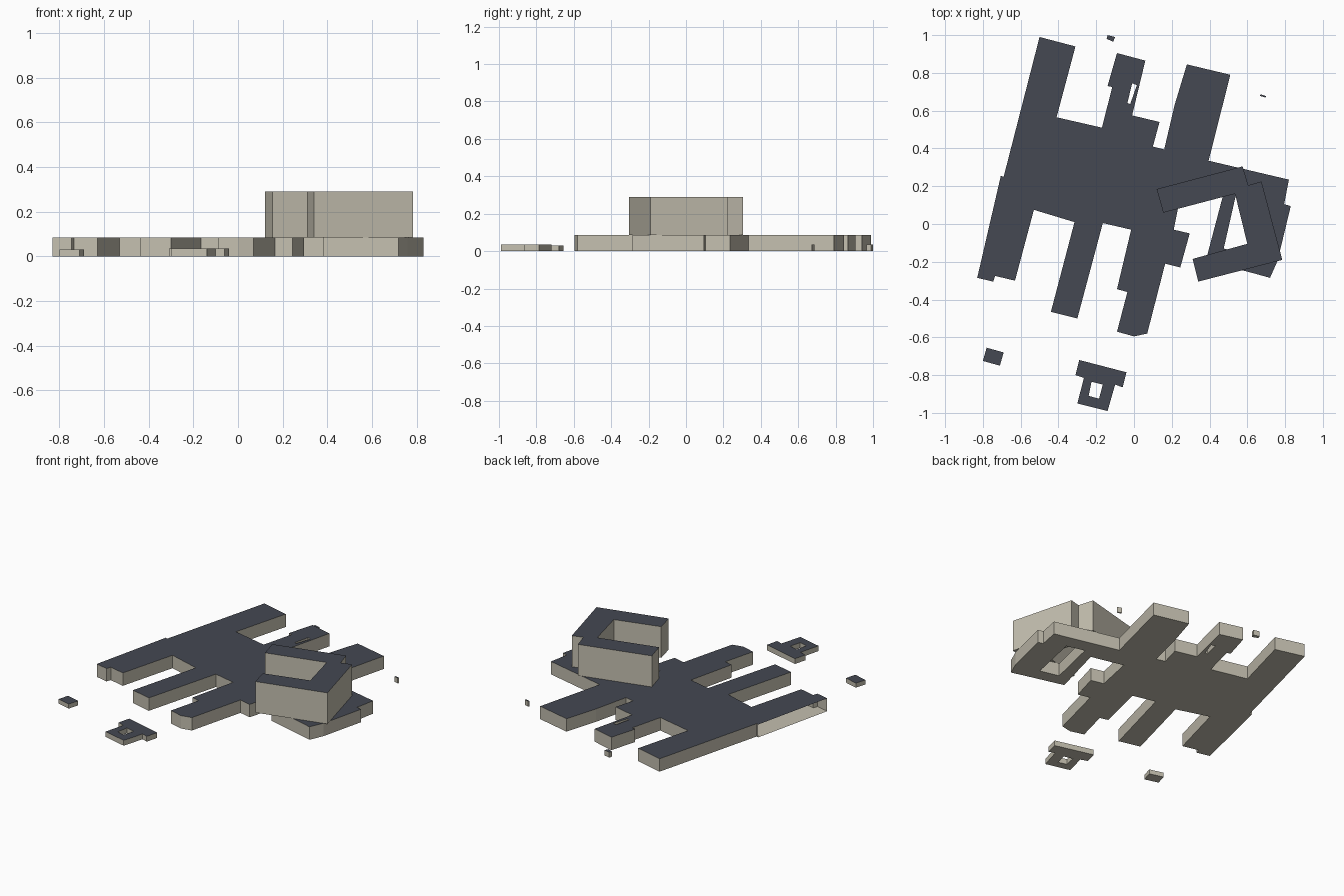
import bpy, bmesh

if "Cube" in bpy.data.objects:
    bpy.data.objects.remove(bpy.data.objects["Cube"])


def material(name, rgb):
    m = bpy.data.materials.new(name)
    m.diffuse_color = (*rgb, 1)
    m.use_nodes = True
    m.node_tree.nodes["Principled BSDF"].inputs["Base Color"].default_value = m.diffuse_color
    return m


WALL = material("beige wall", (0.55, 0.52, 0.43))
ROOF = material("slate roof", (0.058, 0.065, 0.084))


def block(name, outline, z0, z1, holes=(), open_walls=()):
    """Extruded footprint: slate top, beige walls and underside.
    open_walls lists outline edges that are left without a wall."""
    bm = bmesh.new()
    for z, mat in ((z0, 0), (z1, 1)):
        edges = []
        for loop in (outline, *holes):
            vs = [bm.verts.new((x, y, z)) for x, y in loop]
            edges += [bm.edges.new((vs[i - 1], vs[i])) for i in range(len(vs))]
        geom = bmesh.ops.triangle_fill(bm, edges=edges, use_beauty=True,
                                       normal=(0, 0, 1))["geom"]
        for f in geom:
            if isinstance(f, bmesh.types.BMFace):
                f.material_index = mat
                if (f.normal.z > 0) != (mat == 1):
                    f.normal_flip()
    # walls between the lower and upper loops
    bm.verts.ensure_lookup_table()
    half = len(bm.verts) // 2
    start = 0
    for k, loop in enumerate((outline, *holes)):
        n = len(loop)
        area = sum(loop[i - 1][0] * loop[i][1] - loop[i][0] * loop[i - 1][1]
                   for i in range(n))
        for i in range(n):
            if k == 0 and i in open_walls:
                continue
            a, b = start + i, start + (i + 1) % n
            if (area < 0) != (k > 0):
                a, b = b, a
            bm.faces.new([bm.verts[j] for j in (a, b, b + half, a + half)])
        start += n
    me = bpy.data.meshes.new(name)
    bm.to_mesh(me)
    bm.free()
    me.materials.append(WALL)
    me.materials.append(ROOF)
    ob = bpy.data.objects.new(name, me)
    bpy.context.collection.objects.link(ob)
    return ob


# low main building with its finger wings
main = [
    (-.50, .99), (-.31, .94), (-.41, .565), (-.17, .51), (-.115, .725),
    (-.14, .73), (-.09, .905), (.06, .865), (-.01, .575), (.135, .54),
    (.10, .41), (.16, .395), (.215, .63), (.28, .845), (.51, .79),
    (.395, .335), (.82, .235), (.795, .105), (.83, .095), (.76, -.195),
    (.72, -.285), (.63, -.26), (.38, -.195), (.475, .165), (.26, .215),
    (.21, -.03), (.295, -.05), (.245, -.23), (.165, -.21), (.07, -.58),
    (0, -.595), (-.09, -.57), (-.035, -.36), (-.09, -.345), (-.015, -.03),
    (-.165, .005), (-.30, -.50), (-.44, -.465), (-.315, .01), (-.53, .075),
    (-.63, -.30), (-.735, -.275), (-.745, -.305), (-.83, -.285),
    (-.705, .255), (-.69, .25)]
courtyard = [(.55, .20), (.67, .17), (.60, -.16), (.475, -.13)]
light_well = [(-.01, .745), (.015, .735), (-.02, .635), (-.035, .64)]
block("main_building", main, 0, .085, [courtyard, light_well],
      open_walls=(43,))

# raised C-shaped upper storey
block("upper_storey", [
    (.12, .185), (.575, .305), (.605, .205), (.675, .225), (.785, -.19),
    (.34, -.305), (.31, -.185), (.60, -.105), (.535, .16), (.155, .06)],
    .085, .29)

# detached outbuildings
block("courtyard_outbuilding", [
    (-.29, -.72), (-.04, -.785), (-.06, -.865), (-.10, -.85), (-.14, -.99),
    (-.30, -.95), (-.265, -.815), (-.31, -.80)], 0, .035,
    [[(-.225, -.835), (-.165, -.85), (-.185, -.925), (-.24, -.91)]])
block("west_shed", [(-.78, -.655), (-.69, -.68), (-.71, -.75), (-.80, -.725)],
      0, .03)
block("north_shed", [(-.14, 1.0), (-.10, .99), (-.11, .965), (-.145, .98)],
      0, .035)
block("east_shed", [(.67, .687), (.70, .677), (.695, .67), (.667, .678)],
      0, .035)
